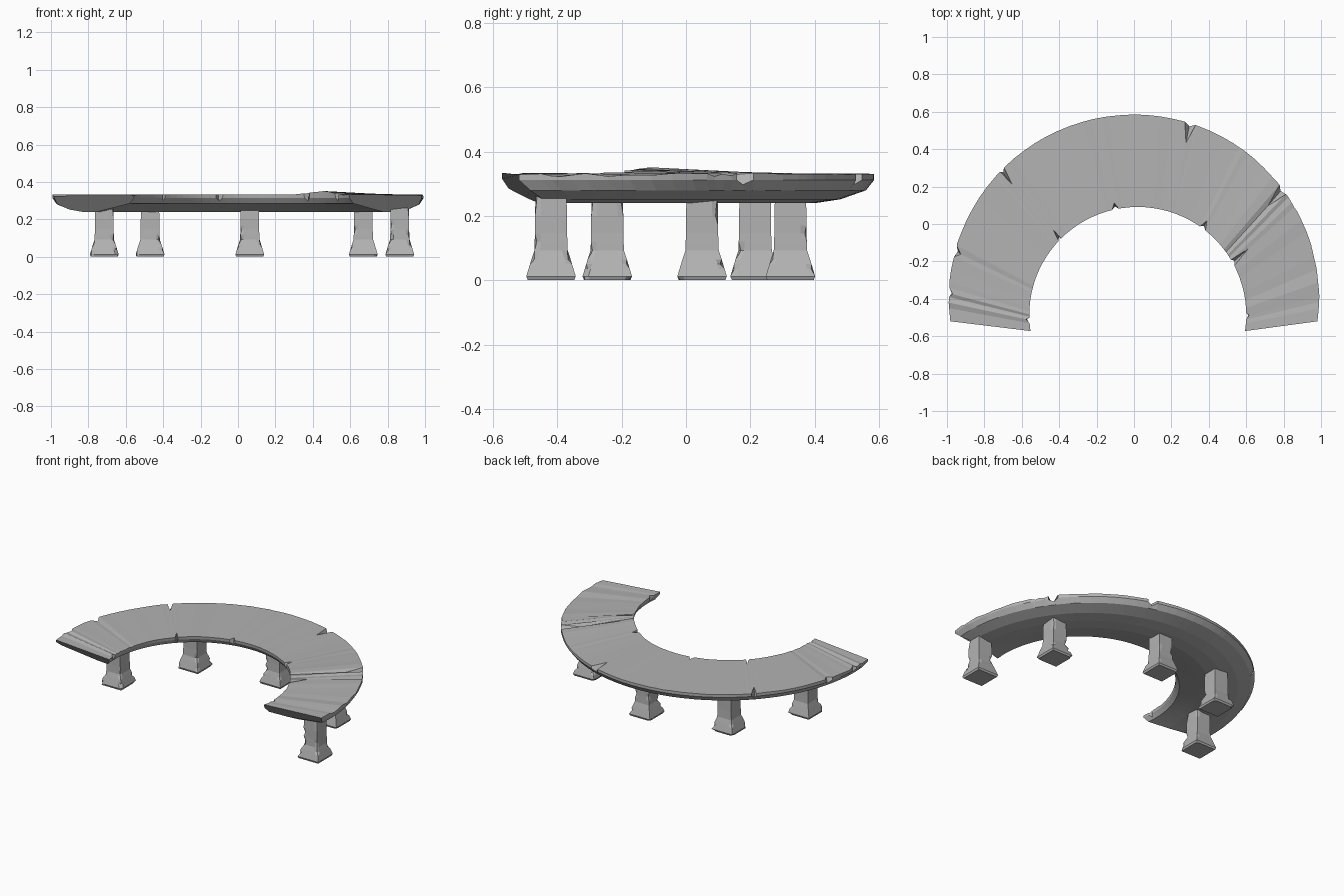
import bpy, bmesh, math, random

if "Cube" in bpy.data.objects:
    bpy.data.objects.remove(bpy.data.objects["Cube"])

random.seed(4)
stone = bpy.data.materials.new("grey stone")
stone.diffuse_color = (0.45, 0.45, 0.45, 1)
stone.use_nodes = True
stone.node_tree.nodes["Principled BSDF"].inputs["Base Color"].default_value = stone.diffuse_color


def make_object(name, bm):
    bmesh.ops.recalc_face_normals(bm, faces=bm.faces[:])
    me = bpy.data.meshes.new(name)
    bm.to_mesh(me)
    bm.free()
    me.materials.append(stone)
    ob = bpy.data.objects.new(name, me)
    bpy.context.collection.objects.link(ob)
    return ob


def skin(bm, loops):
    """Bridge equal closed loops and cap both ends."""
    rows = [[bm.verts.new(p) for p in lp] for lp in loops]
    n = len(rows[0])
    for a, b in zip(rows, rows[1:]):
        for i in range(n):
            j = (i + 1) % n
            bm.faces.new((a[i], a[j], b[j], b[i]))
    bm.faces.new(rows[0])
    bm.faces.new(rows[-1])


def arc_point(t, s):
    """t runs left end to right end, s runs inner edge to outer edge."""
    ai = math.radians(188.6 - 197.2 * t)
    ao = math.radians(187 - 194 * t)
    xi, yi = 0.02 + 0.58 * math.cos(ai), -0.486 + 0.577 * math.sin(ai)
    xo, yo = 0.99 * math.cos(ao), -0.4 + 0.985 * math.sin(ao)
    return xi + (xo - xi) * s, yi + (yo - yi) * s


# Curved slab: chips in its outer and inner rims, as position: depth
outer_chips = {0.113: 0.08, 0.263: 0.2, 0.591: 0.22, 0.776: 0.26, 0.045: 0.05}
inner_chips = {0.03: 0.04, 0.27: 0.13, 0.44: 0.07, 0.687: 0.1, 0.81: 0.25, 0.96: 0.04}
chips = list(outer_chips) + list(inner_chips)
ts = {i / 48 for i in range(49) if all(abs(i / 48 - c) > 0.011 for c in chips)}
for c in chips:
    ts |= {c - 0.009, c, c + 0.009}
ts = sorted(ts)

under = [(0.95, 0.28), (0.79, 0.252), (0.63, 0.24), (0.45, 0.24), (0.3, 0.256), (0.05, 0.285)]
loops = []
for t in ts:
    rough = 0.005 if t < 0.15 or t > 0.7 else 0.001
    do, di = outer_chips.get(t, 0), inner_chips.get(t, 0)
    bump = 0.018 * max(0, 1 - abs(t - 0.745) / 0.1)
    zo = 0.331 + random.uniform(-rough * 1.6, rough * 0.6)
    zi = 0.333 + bump + random.uniform(-rough, rough * 0.3)
    wob = random.uniform(-rough, rough)
    profile = [(di, zi), (1 - do + wob, zo),
               (0.965 if do else 1 + wob, 0.297 if do else 0.312)]
    profile += under
    profile.append((0.03 if di else 0.005, 0.298 if di else 0.315))
    loop = []
    for s, z in profile:
        e = 0.035 * min(1, max(0, (0.3 - z) / 0.06))   # undercut ends
        x, y = arc_point(e + (1 - 2 * e) * t, s)
        loop.append((x, y, z))
    loops.append(loop)
bm = bmesh.new()
skin(bm, loops)
make_object("curved_slab", bm)

# Square pillars with flared feet and chipped corners
levels = [(0.0, 0.072), (0.012, 0.077), (0.035, 0.07), (0.05, 0.0655), (0.065, 0.061),
          (0.092, 0.052), (0.12, 0.051), (0.145, 0.05), (0.17, 0.05), (0.2, 0.05), (0.265, 0.048)]


def pillar(name, cx, cy):
    loops = []
    for z, h in levels:
        loop = []
        for sx, sy in ((1, 1), (-1, 1), (-1, -1), (1, -1)):
            k = h - (random.uniform(0.005, 0.01) if random.random() < 0.2 else 0)
            c = (cx + sx * k, cy + sy * k, z)
            a = (cx + sx * h, cy + sy * (h - 0.018), z)
            b = (cx + sx * (h - 0.018), cy + sy * h, z)
            loop += [a, c, b] if sx * sy > 0 else [b, c, a]
        loops.append(loop)
    bm = bmesh.new()
    skin(bm, loops)
    make_object(name, bm)


for i, (x, y) in enumerate([(-0.715, -0.245), (-0.47, 0.215), (0.063, 0.325),
                            (0.67, 0.05), (0.865, -0.42)]):
    pillar("pillar_%d" % (i + 1), x, y)
